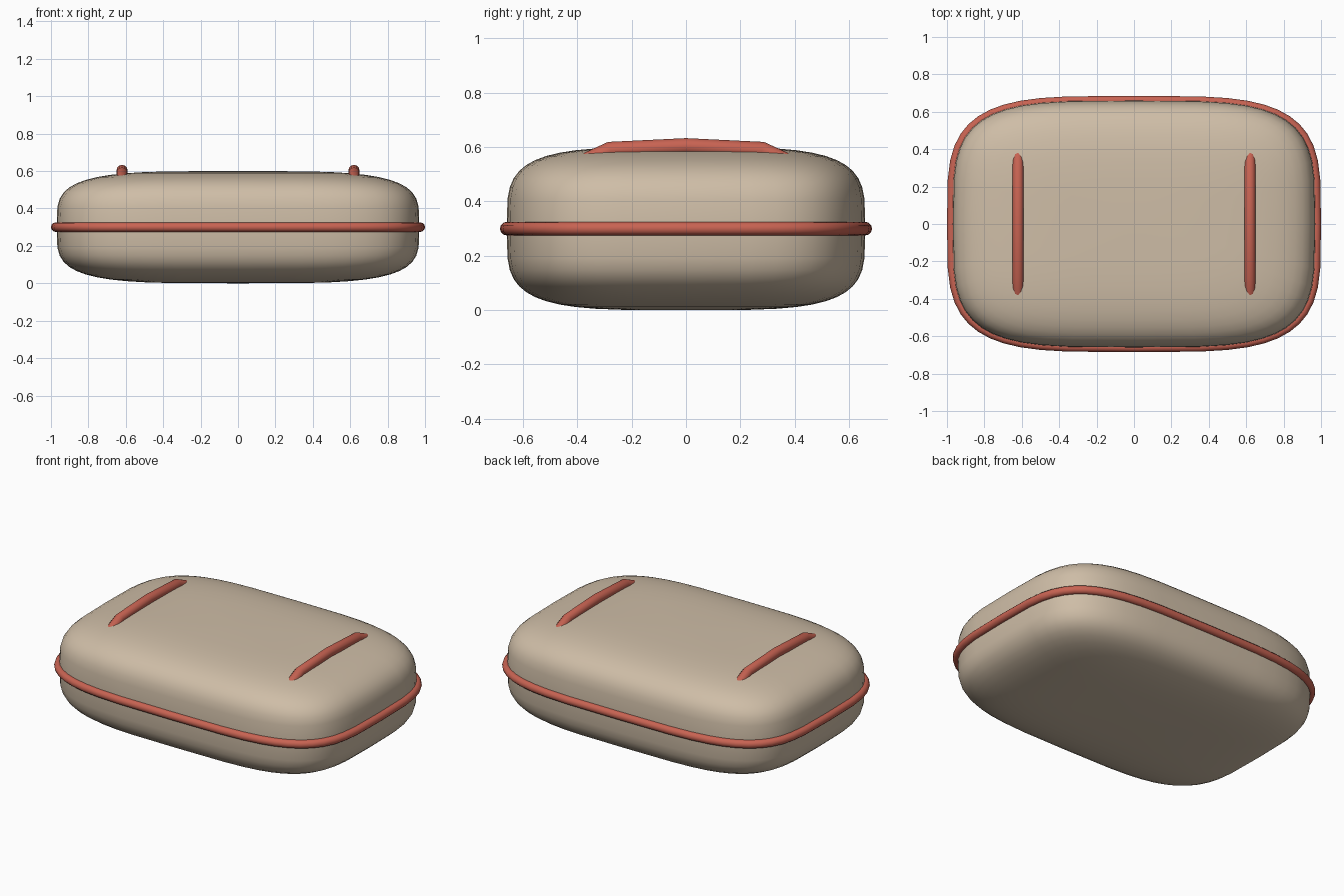
import bpy, bmesh, math

if "Cube" in bpy.data.objects:
    bpy.data.objects.remove(bpy.data.objects["Cube"])

def material(name, rgb):
    m = bpy.data.materials.new(name)
    m.diffuse_color = (*rgb, 1)
    m.use_nodes = True
    m.node_tree.nodes["Principled BSDF"].inputs["Base Color"].default_value = m.diffuse_color
    return m

TAN = material("tan fabric", (0.62, 0.51, 0.385))
RED = material("coral trim", (0.58, 0.125, 0.085))
EXP, SEG, RINGS, MID = 0.5, 48, 24, 0.3

def spow(v):
    return math.copysign(abs(v) ** EXP, v) if abs(v) > 1e-9 else 0.0

def outline(a, b):
    angles = [2 * math.pi * i / SEG for i in range(SEG)]
    return [(a * spow(math.cos(t)), b * spow(math.sin(t))) for t in angles]

# Rounded box body: stacked superellipse rings closed by two poles
bm = bmesh.new()
rings = []
for j in range(1, RINGS):
    lat = -math.pi / 2 + math.pi * j / RINGS
    k, z = spow(math.cos(lat)), MID + 0.3 * spow(math.sin(lat))
    rings.append([bm.verts.new((x * k, y * k, z)) for x, y in outline(0.97, 0.66)])
low, high = bm.verts.new((0, 0, 0)), bm.verts.new((0, 0, 2 * MID))
for i in range(SEG):
    n = (i + 1) % SEG
    for r, s in zip(rings, rings[1:]):
        bm.faces.new((r[i], r[n], s[n], s[i]))
    bm.faces.new((low, rings[0][n], rings[0][i]))
    bm.faces.new((high, rings[-1][i], rings[-1][n]))
for f in bm.faces:
    f.smooth = True
me = bpy.data.meshes.new("body")
bm.to_mesh(me)
bm.free()
me.materials.append(TAN)
bpy.context.collection.objects.link(bpy.data.objects.new("body", me))

def tube(name, pts, radius, cyclic=False):
    cu = bpy.data.curves.new(name, 'CURVE')
    cu.dimensions = '3D'
    cu.bevel_depth, cu.bevel_resolution = radius, 4
    cu.use_fill_caps = not cyclic
    sp = cu.splines.new('POLY')
    sp.points.add(len(pts) - 1)
    for p, co in zip(sp.points, pts):
        p.co = (*co, 1)
    sp.use_cyclic_u = cyclic
    sp.use_smooth = True
    cu.materials.append(RED)
    bpy.context.collection.objects.link(bpy.data.objects.new(name, cu))

# Piping around the middle seam
tube("seam_piping", [(x, y, MID) for x, y in outline(0.975, 0.66)], 0.025, True)

# Two raised straps on the top
for side, x in (("left", -0.62), ("right", 0.62)):
    tube(side + "_strap", [(x, -0.42, 0.525), (x, -0.28, 0.59), (x, 0, 0.603),
                           (x, 0.28, 0.59), (x, 0.42, 0.525)], 0.03)
